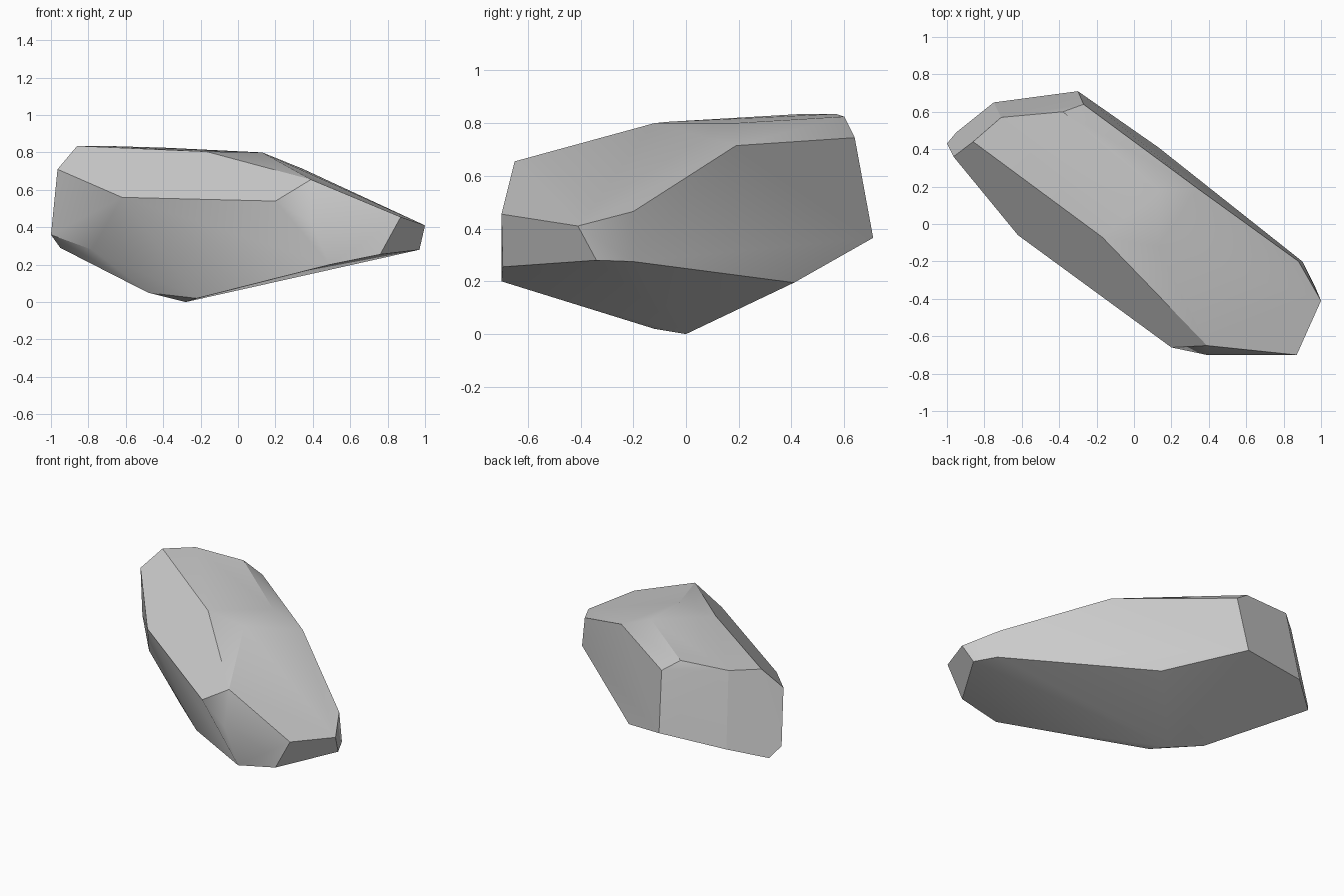
import bpy, bmesh, math

if "Cube" in bpy.data.objects:
    bpy.data.objects.remove(bpy.data.objects["Cube"])

# Corner points of the faceted boulder, grouped by region
top = [(-.86, .44, .835), (-.71, .57, .835), (-.38, .60, .825), (.13, .18, .80),
       (.13, -.12, .80), (-.17, -.07, .805), (.34, .19, .715), (.39, -.65, .655), (-.27, .64, .745)]
left_end = [(-.965, .36, .71), (-1, .43, .36), (-.95, .49, .29), (-.75, .65, .355), (-.30, .71, .365)]
front_side = [(-.62, -.06, .56), (.20, -.66, .54), (.39, -.70, .43), (.49, -.70, .20), (-.78, .185, .28)]
right_end = [(.87, -.70, .455), (.76, -.695, .255), (1, -.41, .41), (.97, -.34, .28),
             (.88, -.20, .465), (.90, -.20, .275)]
base = [(.13, .41, .195), (-.48, .08, .05), (-.22, -.12, .02), (-.28, 0, 0)]

# Wrap the points in a convex shell and merge nearly flat facets
bm = bmesh.new()
for p in top + left_end + front_side + right_end + base:
    bm.verts.new(p)
bmesh.ops.convex_hull(bm, input=bm.verts[:])
bmesh.ops.dissolve_limit(bm, angle_limit=math.radians(3), verts=bm.verts[:], edges=bm.edges[:])
bmesh.ops.recalc_face_normals(bm, faces=bm.faces[:])
mesh = bpy.data.meshes.new("boulder")
bm.to_mesh(mesh)
bm.free()

boulder = bpy.data.objects.new("boulder", mesh)
bpy.context.collection.objects.link(boulder)
bpy.context.view_layer.objects.active = boulder
boulder.select_set(True)
bpy.ops.object.shade_smooth_by_angle(angle=math.radians(25))
